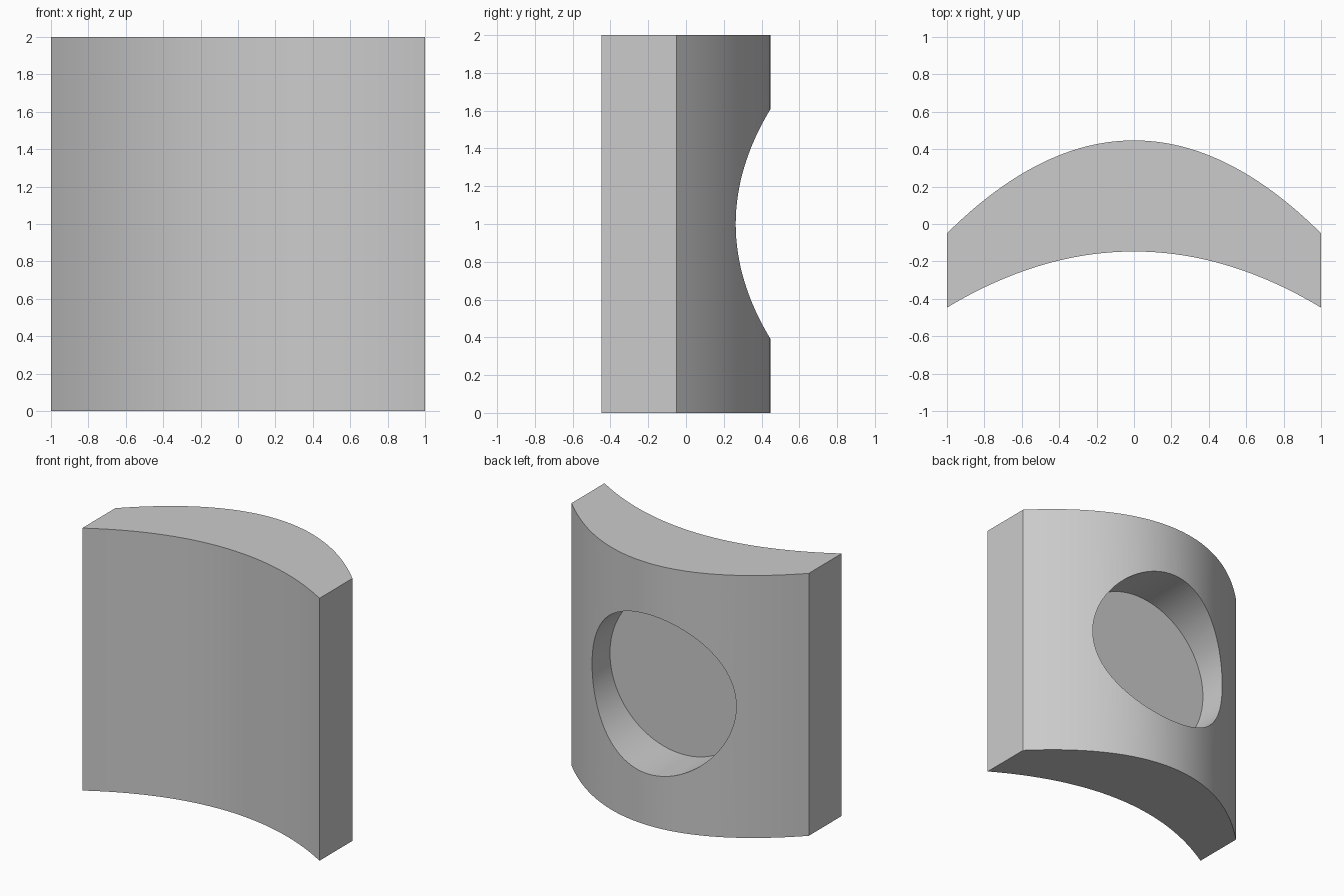
import bpy, bmesh, math
from mathutils import Matrix

if "Cube" in bpy.data.objects:
    bpy.data.objects.remove(bpy.data.objects["Cube"], do_unlink=True)

HEIGHT = 2.0
STEPS = 48
HOLE_RADIUS = 0.608
FLOOR_Y = 0.047

# Single plain grey
grey = bpy.data.materials.new("plain_grey")
grey.use_nodes = True
colour = (0.6, 0.6, 0.6, 1.0)
grey.diffuse_color = colour
grey.node_tree.nodes["Principled BSDF"].inputs["Base Color"].default_value = colour


def make_object(name, bm):
    bmesh.ops.recalc_face_normals(bm, faces=bm.faces)
    mesh = bpy.data.meshes.new(name)
    bm.to_mesh(mesh)
    bm.free()
    mesh.materials.append(grey)
    obj = bpy.data.objects.new(name, mesh)
    bpy.context.collection.objects.link(obj)
    return obj


def parabola(apex, drop):
    xs = [-1 + 2 * i / STEPS for i in range(STEPS + 1)]
    return [(x, apex - drop * x * x) for x in xs]


# Curved block: two parabolas joined by straight ends, extruded upward
outline = parabola(0.447, 0.497) + parabola(-0.147, 0.3)[::-1]
bm = bmesh.new()
base = bm.faces.new([bm.verts.new((x, y, 0)) for x, y in outline])
top = bmesh.ops.extrude_face_region(bm, geom=[base])
top_verts = [g for g in top["geom"] if isinstance(g, bmesh.types.BMVert)]
bmesh.ops.translate(bm, verts=top_verts, vec=(0, 0, HEIGHT))
block = make_object("curved_block", bm)

# Round, flat-floored pocket sunk into the back
depth = 1.0
bm = bmesh.new()
bmesh.ops.create_cone(
    bm, cap_ends=True, segments=96, radius1=HOLE_RADIUS, radius2=HOLE_RADIUS, depth=depth,
    matrix=Matrix.Translation((0, FLOOR_Y + depth / 2, HEIGHT / 2))
    @ Matrix.Rotation(math.pi / 2, 4, "X"))
cutter = make_object("pocket_cutter", bm)
cutter.hide_render = True

bpy.ops.object.select_all(action="DESELECT")
block.select_set(True)
bpy.context.view_layer.objects.active = block
cut = block.modifiers.new("pocket", "BOOLEAN")
cut.operation = "DIFFERENCE"
cut.solver = "EXACT"
cut.object = cutter
bpy.ops.object.modifier_apply(modifier=cut.name)
bpy.data.objects.remove(cutter, do_unlink=True)

# Smooth curves, sharp rims and corners
bpy.ops.object.shade_smooth_by_angle(angle=math.radians(25))
